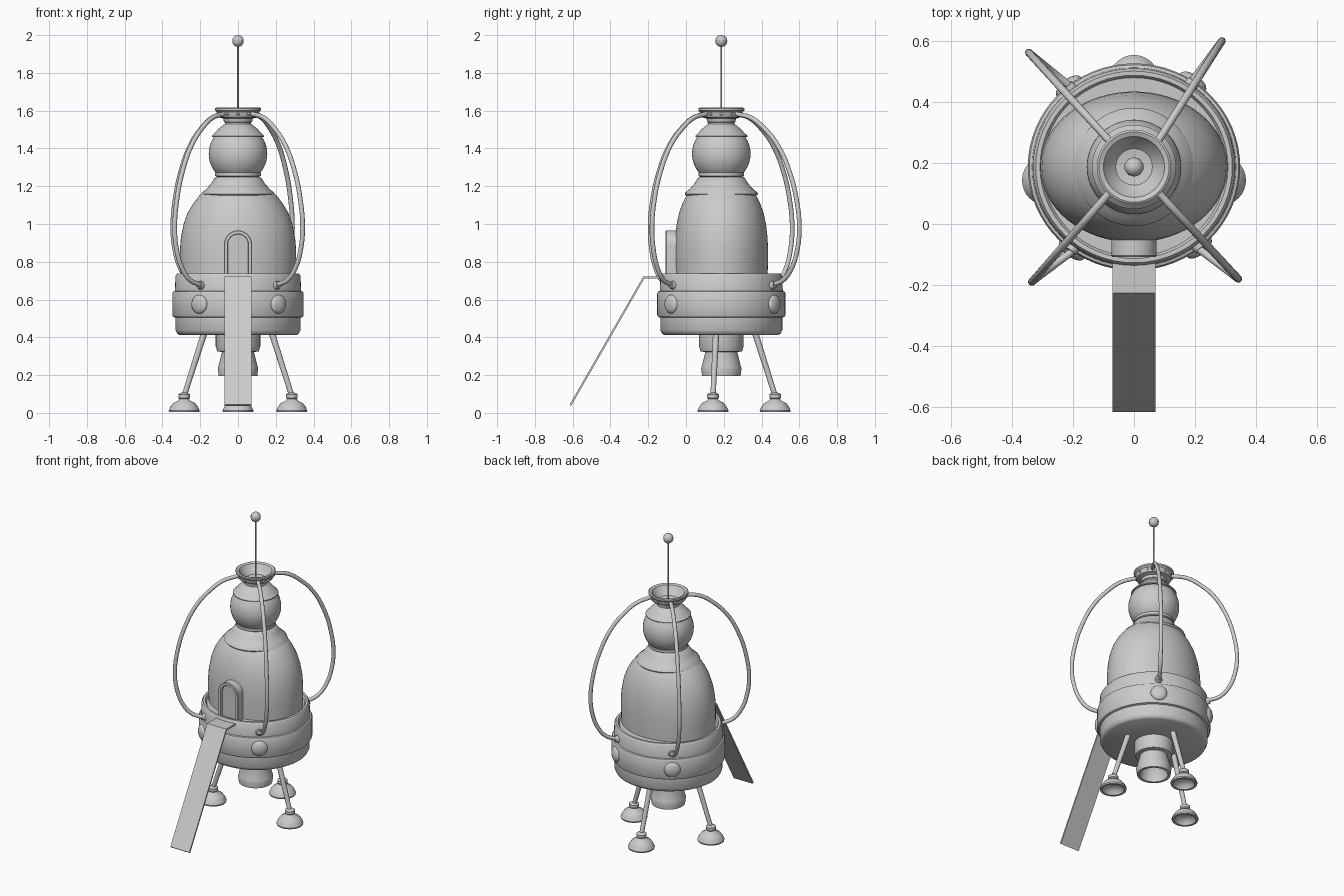
import bpy, bmesh
from math import sin, cos, pi, radians, atan2
from mathutils import Vector, Matrix

if "Cube" in bpy.data.objects:
    bpy.data.objects.remove(bpy.data.objects["Cube"])

CY = 0.187          # y of the body axis
AXIS = Vector((0, CY, 0))


def finish(name, bm, angle=35):
    bmesh.ops.remove_doubles(bm, verts=bm.verts, dist=1e-5)
    bmesh.ops.recalc_face_normals(bm, faces=bm.faces)
    me = bpy.data.meshes.new(name)
    bm.to_mesh(me)
    bm.free()
    me.polygons.foreach_set("use_smooth", [True] * len(me.polygons))
    me.set_sharp_from_angle(angle=radians(angle))
    ob = bpy.data.objects.new(name, me)
    bpy.context.collection.objects.link(ob)
    return ob


def lathe(name, profile, loc=(0, CY, 0), sy=1.0, seg=48):
    """Revolve (radius, z[, y scale]) points around z."""
    bm = bmesh.new()
    rings = []
    for p in profile:
        k = p[2] if len(p) > 2 else sy
        rings.append([bm.verts.new((loc[0] + p[0] * cos(2 * pi * i / seg),
                                    loc[1] + p[0] * k * sin(2 * pi * i / seg),
                                    loc[2] + p[1])) for i in range(seg)])
    for a, b in zip(rings, rings[1:]):
        for i in range(seg):
            j = (i + 1) % seg
            bm.faces.new((a[i], a[j], b[j], b[i]))
    return finish(name, bm)


def rod(name, a, b, r1, r2, seg=16):
    a, b = Vector(a), Vector(b)
    d = b - a
    m = Matrix.Translation((a + b) / 2) @ d.to_track_quat('Z', 'Y').to_matrix().to_4x4()
    bm = bmesh.new()
    bmesh.ops.create_cone(bm, cap_ends=True, segments=seg, radius1=r1, radius2=r2,
                          depth=d.length, matrix=m)
    return finish(name, bm)


def ball(name, loc, size, turn=0, u=24, v=16):
    m = Matrix.Translation(loc) @ Matrix.Rotation(turn, 4, 'Z') @ Matrix.Diagonal((*size, 1))
    bm = bmesh.new()
    bmesh.ops.create_uvsphere(bm, u_segments=u, v_segments=v, radius=1, matrix=m)
    return finish(name, bm)


# hull drum with raised band
lathe("hull", [(0, .725), (.30, .725), (.308, .738), (.322, .738), (.331, .725), (.334, .645),
               (.343, .642), (.348, .632), (.348, .518), (.343, .508), (.331, .504),
               (.331, .438), (.322, .42), (.31, .413), (0, .413)], sy=.975, seg=64)

# elliptical cabin dome
lathe("cabin_dome", [(.304, .72, .805), (.307, .80, .805), (.307, .87, .805), (.302, .93, .81),
                     (.288, 1.0, .82), (.266, 1.06, .84), (.236, 1.11, .87),
                     (.205, 1.15, .9), (.16, 1.19, .95)], seg=64)

# flared skirt above the dome
lathe("upper_skirt", [(.15, 1.148), (.187, 1.15), (.194, 1.158), (.191, 1.166), (.165, 1.188),
                      (.142, 1.215), (.125, 1.243), (.112, 1.25), (.121, 1.255),
                      (.121, 1.272), (.112, 1.28), (0, 1.28)])

# bulb with shoulder ledge and neck
bulb = [(.155 * cos(radians(a)), 1.372 + .155 * sin(radians(a))) for a in range(-50, 36, 7)]
lathe("bulb", bulb + [(.128, 1.46), (.138, 1.461), (.138, 1.467), (.12, 1.484), (.105, 1.502),
                      (.08, 1.522), (.07, 1.53), (.07, 1.56)])

# open collar at the top
lathe("top_collar", [(.066, 1.535), (.074, 1.54), (.078, 1.558), (.104, 1.565), (.109, 1.572),
                     (.112, 1.592), (.122, 1.602), (.122, 1.612), (.115, 1.616), (.1, 1.61),
                     (.086, 1.585), (.06, 1.557), (.025, 1.552), (0, 1.552)])
for i in range(12):
    a = 2 * pi * i / 12
    ball("collar_stud", (.11 * cos(a), CY + .11 * sin(a), 1.582), (.008,) * 3, 0, 8, 6)

# antenna
rod("antenna_rod", (0, CY, 1.55), (0, CY, 1.95), .005, .004, 8)
ball("antenna_tip", (0, CY, 1.969), (.032,) * 3, 0, 10, 8)

# engine nozzle
lathe("engine_nozzle", [(.118, .42), (.118, .352), (.11, .326), (.086, .322), (.086, .316),
                        (.104, .245), (.107, .235), (.102, .196), (.086, .196), (.08, .25),
                        (.05, .29), (0, .29)])

# three legs with hollow cup feet
for i, (fx, fy) in enumerate([(-.285, .143), (.285, .143), (0, .472)]):
    foot = Vector((fx, fy, .09))
    top = AXIS + (Vector((fx, fy, 0)) - AXIS) * .62 + Vector((0, 0, .43))
    rod(f"leg_{i}", foot, top, .014, .017)
    lathe(f"foot_{i}", [(0, .108), (.02, .106), (.031, .098), (.031, .08), (.026, .074),
                        (.034, .064), (.058, .052), (.072, .034), (.082, .012), (.08, .004),
                        (.066, .004), (.055, .025), (.03, .04), (0, .042)], (fx, fy, 0), seg=32)

# four bowed hoses with sockets and the domed portholes below them
HOSE = [(0, 1.583), (.23, 1.562), (.43, 1.51), (.65, 1.42), (.84, 1.28), (.96, 1.12), (1, .98)]
BACK = [(.93, .87), (.72, .77), (.40, .705), (0, .678)]
TIPS = [(-.335, -.19), (.342, -.18), (.288, .60), (-.345, .562)]
PORTS = [(-.203, -.09), (.21, -.08), (.185, .46), (-.208, .45)]
for i, (tip, port) in enumerate(zip(TIPS, PORTS)):
    sx, sy = (1 if tip[0] > 0 else -1), (1 if tip[1] > CY else -1)
    start, tip, port = Vector((sx * .076, CY + sy * .08)), Vector(tip), Vector(port)
    path = [(*start.lerp(tip, f), z) for f, z in HOSE] + [(*port.lerp(tip, f), z) for f, z in BACK]
    cu = bpy.data.curves.new(f"hose_{i}", 'CURVE')
    cu.dimensions = '3D'
    cu.bevel_depth, cu.bevel_resolution, cu.resolution_u = .0125, 3, 6
    cu.use_fill_caps = True
    sp = cu.splines.new('BEZIER')
    sp.bezier_points.add(len(path) - 1)
    for bp, co in zip(sp.bezier_points, path):
        bp.co = co
        bp.handle_left_type = bp.handle_right_type = 'AUTO'
    sp.use_smooth = True
    bpy.context.collection.objects.link(bpy.data.objects.new(f"hose_{i}", cu))
    d = port - Vector((0, CY))
    a = atan2(d.y, d.x)
    out = Vector((cos(a), sin(a) * .975, 0))
    rod(f"hose_socket_{i}", AXIS + out * .315 + Vector((0, 0, .672)),
        AXIS + out * .352 + Vector((0, 0, .68)), .026, .019)
    ball(f"porthole_{i}", AXIS + out * .345 + Vector((0, 0, .575)), (.024, .05, .05), a)


def arch(half, z0, zc, n=16):
    pts = [(half, z0)] + [(half * cos(pi * i / n), zc + half * sin(pi * i / n)) for i in range(n + 1)]
    return pts + [(-half, z0)]


# arched doorway: outer wall, front rim, recess and door panel
bm = bmesh.new()
loops = [[bm.verts.new((x, y, z)) for x, z in arch(h, .72, .892)]
         for h, y in [(.074, .05), (.074, -.104), (.071, -.108), (.056, -.108), (.054, -.105), (.054, -.085)]]
for a, b in zip(loops, loops[1:]):
    for i in range(len(a) - 1):
        bm.faces.new((a[i], a[i + 1], b[i + 1], b[i]))
bm.faces.new(loops[-1])
finish("doorway", bm)

# ramp: flat landing and sloping plank
bm = bmesh.new()
top = [(-.08, .722), (-.226, .722), (-.616, .044)]
low = [(-.608, .037), (-.221, .711), (-.08, .711)]
sides = [[bm.verts.new((x, y, z)) for y, z in top + low] for x in (-.071, .071)]
for i in range(6):
    j = (i + 1) % 6
    bm.faces.new((sides[0][i], sides[0][j], sides[1][j], sides[1][i]))
for s in sides:
    bm.faces.new((s[0], s[1], s[4], s[5]))
    bm.faces.new((s[1], s[2], s[3], s[4]))
finish("ramp", bm, 20)
